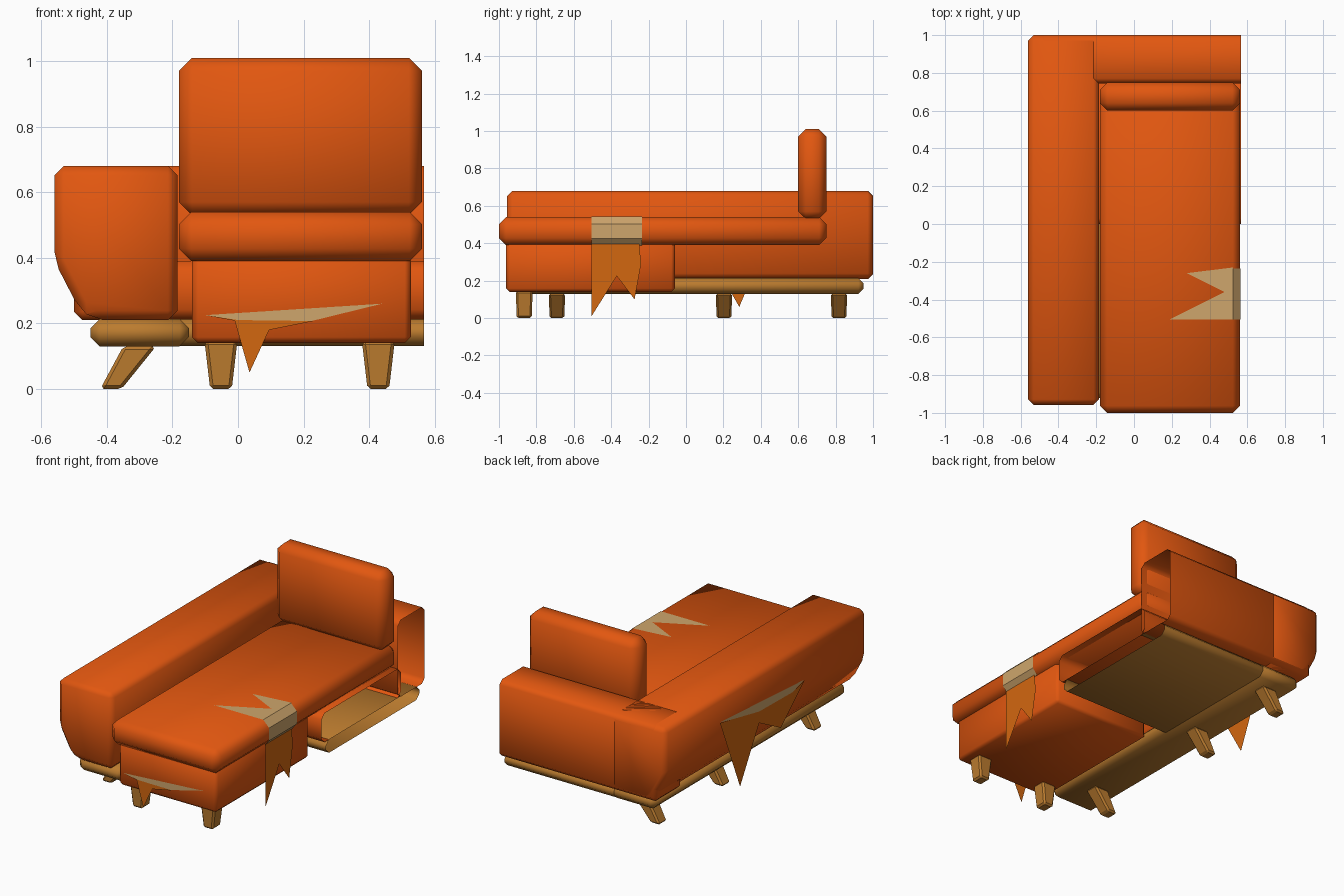
import bpy, bmesh
from mathutils import Vector

if "Cube" in bpy.data.objects:
    bpy.data.objects.remove(bpy.data.objects["Cube"])


def material(name, rgb):
    m = bpy.data.materials.new(name)
    m.diffuse_color = (*rgb, 1)
    m.use_nodes = True
    m.node_tree.nodes["Principled BSDF"].inputs["Base Color"].default_value = m.diffuse_color
    return m


ORANGE = material("orange fabric", (0.76, 0.095, 0.005))
WOOD = material("brown wood", (0.50, 0.20, 0.028))
FOAM = material("beige padding", (0.62, 0.38, 0.15))
LINING = material("torn lining", (0.65, 0.135, 0.005))


def finish(name, bm, mat, smooth=True):
    me = bpy.data.meshes.new(name)
    bm.to_mesh(me)
    bm.free()
    me.materials.append(mat)
    for p in me.polygons:
        p.use_smooth = smooth
    ob = bpy.data.objects.new(name, me)
    bpy.context.collection.objects.link(ob)
    return ob


def bevel(bm, width):
    edges = [e for e in bm.edges if not e.is_boundary]
    bmesh.ops.bevel(bm, geom=edges, offset=width, segments=1, affect='EDGES',
                    profile=0.5, clamp_overlap=True)


def box(name, lo, hi, width, mat, open_right=False):
    """Chamfered box; open_right leaves the sawn-off +x end hollow."""
    bm = bmesh.new()
    bmesh.ops.create_cube(bm, size=1)
    for v in bm.verts:
        v.co = Vector([a + (c + 0.5) * (b - a) for a, b, c in zip(lo, hi, v.co)])
    bm.normal_update()
    if open_right:
        ends = [f for f in bm.faces if f.normal.x > 0.9]
        bmesh.ops.delete(bm, geom=ends, context='FACES_ONLY')
    bevel(bm, width)
    return finish(name, bm, mat)


def loft(name, bottom, top, width, mat, smooth):
    """Solid between two matching loops of points."""
    bm = bmesh.new()
    a = [bm.verts.new(p) for p in bottom]
    b = [bm.verts.new(p) for p in top]
    n = len(a)
    bm.faces.new(a[::-1])
    bm.faces.new(b)
    for i in range(n):
        bm.faces.new((a[i], a[(i + 1) % n], b[(i + 1) % n], b[i]))
    bmesh.ops.recalc_face_normals(bm, faces=bm.faces)
    bevel(bm, width)
    return finish(name, bm, mat, smooth)


def sheet(name, polys, mat):
    """Thin cloth made of flat polygons."""
    bm = bmesh.new()
    for poly in polys:
        bm.faces.new([bm.verts.new(p) for p in poly])
    return finish(name, bm, mat, False)


def leg(name, x_bot, x_top, y0, y1, z_top):
    t = 0.005
    bot = [(x_bot[0], y0 + t, 0), (x_bot[1], y0 + t, 0),
           (x_bot[1], y1 - t, 0), (x_bot[0], y1 - t, 0)]
    top = [(x_top[0], y0, z_top), (x_top[1], y0, z_top),
           (x_top[1], y1, z_top), (x_top[0], y1, z_top)]
    loft(name, bot, top, 0.01, WOOD, False)


# Long side backrest with undercut outer face
profile = [(-0.56, 0.68), (-0.56, 0.39), (-0.485, 0.245), (-0.44, 0.21),
           (-0.185, 0.21), (-0.185, 0.68)]
loft("side_backrest", [(x, -0.957, z) for x, z in profile],
     [(x, 1.0, z) for x, z in profile], 0.03, ORANGE, True)

# Rear backrest and rear seat, hollow at the broken end
box("rear_backrest", (-0.50, 0.745, 0.21), (0.567, 1.0, 0.68), 0.025, ORANGE, True)
box("rear_seat_base", (-0.24, 0.0, 0.212), (0.567, 0.77, 0.39), 0.03, ORANGE, True)

# Chaise box and cushions
box("chaise_box", (-0.14, -0.962, 0.14), (0.527, -0.06, 0.41), 0.018, ORANGE)
box("seat_cushion", (-0.18, -1.0, 0.39), (0.561, 0.75, 0.54), 0.038, ORANGE)
box("back_cushion", (-0.18, 0.60, 0.53), (0.561, 0.75, 1.01), 0.04, ORANGE)

# Wooden plinth in an L shape
box("side_plinth", (-0.45, -0.92, 0.13), (-0.15, 0.95, 0.213), 0.028, WOOD)
box("rear_plinth", (-0.40, 0.045, 0.131), (0.567, 0.949, 0.212), 0.028, WOOD, True)

# Straight tapered chaise legs, splayed plinth legs
for i, x in enumerate((-0.052, 0.428)):
    leg(f"chaise_leg_{i + 1}", (x - 0.033, x + 0.033), (x - 0.05, x + 0.05),
        -0.91, -0.82, 0.145)
for i, y in enumerate((-0.69, 0.203, 0.818)):
    leg(f"splayed_leg_{i + 1}", (-0.42, -0.355), (-0.35, -0.25),
        y - 0.044, y + 0.044, 0.13)

# Cushion tear: padding wrapped over the edge with a ragged hanging flap
y0, y1 = -0.505, -0.235
wrap = [(0.525, 0.543), (0.565, 0.503), (0.565, 0.425), (0.533, 0.388)]
polys = [[(x, y, 0.543) for x, y in ((0.525, y0), (0.525, -0.23), (0.28, -0.26),
                                     (0.48, -0.36), (0.19, y0))]]
for (xa, za), (xb, zb) in zip(wrap, wrap[1:]):
    polys.append([(xa, y0, za), (xb, y0, zb), (xb, y1, zb), (xa, y1, za)])
sheet("cushion_padding", polys, FOAM)
sheet("cushion_flap", [[(0.54, y, z) for y, z in (
    (-0.505, 0.395), (-0.505, 0.01), (-0.37, 0.225), (-0.275, 0.10),
    (-0.24, 0.29), (-0.25, 0.395))]], LINING)

# Front tear
sheet("front_padding", [[(x, -0.966, z) for x, z in (
    (-0.10, 0.225), (-0.01, 0.208), (0.22, 0.206), (0.44, 0.26))]], FOAM)
sheet("front_flap", [[(x, -0.969, z) for x, z in (
    (-0.10, 0.225), (-0.01, 0.208), (0.035, 0.05), (0.095, 0.18),
    (0.23, 0.207), (0.0, 0.21))]], LINING)

# Side tear
sheet("side_padding", [[(-0.564, y, z) for y, z in (
    (0.48, 0.527), (0.10, 0.44), (-0.22, 0.44), (-0.34, 0.476))]], FOAM)
sheet("side_flap", [[(-0.567, y, z) for y, z in (
    (0.48, 0.525), (0.285, 0.06), (0.10, 0.38), (-0.11, 0.27),
    (-0.34, 0.474), (-0.22, 0.445), (0.10, 0.45))]], LINING)
